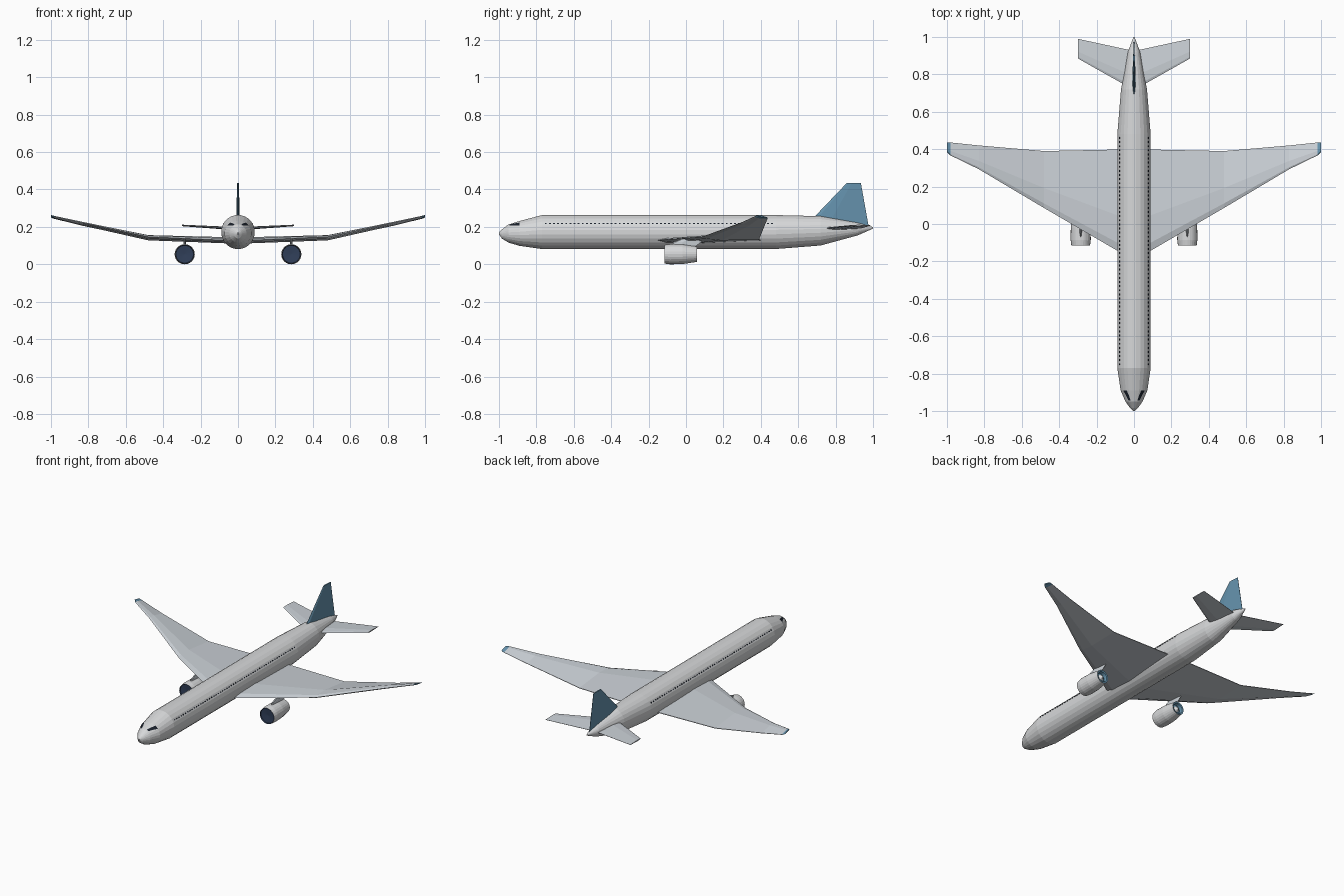
import bpy, bmesh
from math import sin, cos, tau, radians
from mathutils import Matrix, Vector

if "Cube" in bpy.data.objects:
    bpy.data.objects.remove(bpy.data.objects["Cube"])


def material(name, rgb):
    m = bpy.data.materials.new(name)
    m.use_nodes = True
    m.diffuse_color = (*rgb, 1)
    m.node_tree.nodes["Principled BSDF"].inputs["Base Color"].default_value = (*rgb, 1)
    return m


WHITE = material("body light grey", (0.68, 0.69, 0.70))
GREY = material("wing pale grey", (0.60, 0.64, 0.68))
BLUE = material("tail blue", (0.13, 0.29, 0.42))
NAVY = material("intake navy", (0.03, 0.05, 0.10))
DARK = material("window dark", (0.01, 0.015, 0.025))


def finish(name, bm, mats, mirror=False):
    bmesh.ops.recalc_face_normals(bm, faces=bm.faces)
    mesh = bpy.data.meshes.new(name)
    bm.to_mesh(mesh)
    bm.free()
    for m in mats:
        mesh.materials.append(m)
    ob = bpy.data.objects.new(name, mesh)
    bpy.context.collection.objects.link(ob)
    if mirror:
        ob.modifiers.new("Mirror", 'MIRROR').use_mirror_merge = False
    return ob


def loft(name, rings, mats, slots=None, mirror=False):
    """Skin closed rings in order; slots gives a material slot per segment."""
    bm = bmesh.new()
    rows = [[bm.verts.new(p) for p in ring] for ring in rings]
    n = len(rows[0])
    slots = slots or [0] * (len(rows) - 1)
    for a, b, slot in zip(rows, rows[1:], slots):
        for i in range(n):
            j = (i + 1) % n
            bm.faces.new((a[i], a[j], b[j], b[i])).material_index = slot
    bm.faces.new(rows[0]).material_index = slots[0]
    bm.faces.new(rows[-1]).material_index = slots[-1]
    return finish(name, bm, mats, mirror)


def aerofoil(le, te, thick, zle=0, zte=0):
    """Section points as (y, height)."""
    shape = [(0, 0), (.08, .32), (.35, .5), (1, .06), (1, -.06), (.35, -.5), (.08, -.32)]
    return [(le + (te - le) * f, zle + (zte - zle) * f + thick * h) for f, h in shape]


# Fuselage: y, half width, top, bottom
STATIONS = [(-1, .004, .17, .16), (-.985, .02, .186, .138), (-.95, .046, .213, .116),
            (-.89, .072, .232, .098), (-.77, .09, .264, .081), (.48, .09, .264, .081),
            (.72, .07, .258, .10), (.92, .033, .222, .155), (1, .003, .199, .191)]
SIDES = 24


def hull_point(station, angle, grow=1.0):
    y, w, top, bottom = station
    return Vector((grow * w * cos(angle), y,
                   (top + bottom) / 2 + grow * (top - bottom) / 2 * sin(angle)))


loft("fuselage", [[hull_point(s, tau * (i + .5) / SIDES) for i in range(SIDES)]
                  for s in STATIONS], [WHITE])

# Cabin windows: thin plates along one row of hull facets
bm = bmesh.new()
tilt = radians(30)
for i in range(56):
    place = (Matrix.Translation((.0892 * cos(tilt), -.75 + i * .022, .1725 + .0895 * sin(tilt)))
             @ Matrix.Rotation(-tilt, 4, 'Y') @ Matrix.Diagonal((.003, .010, .007, 1)))
    bmesh.ops.create_cube(bm, size=1, matrix=place)
finish("cabin_windows", bm, [DARK], mirror=True)

# Cockpit windows: thin patch following the nose
bm = bmesh.new()
front, back = Vector(STATIONS[2]), Vector(STATIONS[3])
front, back = STATIONS[2], STATIONS[3]
grid = []
for i in range(5):
    t = i / 4
    station = [a + (b - a) * (.1 + .9 * t) for a, b in zip(front, back)]
    low, high = 54 - 16 * t, 69 - 11 * t
    grid.append([bm.verts.new(hull_point(station, radians(low + (high - low) * k / 3), 1.02))
                 for k in range(4)])
for a, b in zip(grid, grid[1:]):
    for k in range(3):
        bm.faces.new((a[k], b[k], b[k + 1], a[k + 1]))
bmesh.ops.solidify(bm, geom=bm.faces[:], thickness=.002)
finish("cockpit_windows", bm, [DARK], mirror=True)

# Wings with blue tips: x, leading y, trailing y, thickness, leading z, trailing z
WING = [(0, -.195, .40, .034, .125, .13), (.48, .085, .39, .028, .147, .133),
        (.83, .293, .42, .019, .222, .207), (.982, .367, .436, .012, .256, .244),
        (1, .385, .436, .008, .262, .250)]
loft("wings", [[(x, y, z) for y, z in aerofoil(*rest)] for x, *rest in WING],
     [GREY, BLUE], [0, 0, 0, 1], mirror=True)

# Tailplanes
TAIL = [(0, .716, .925, .018, .19, .19), (.3, .885, .99, .008, .208, .208)]
loft("tailplanes", [[(x, y, z) for y, z in aerofoil(*rest)] for x, *rest in TAIL],
     [GREY], mirror=True)

# Fin
FIN = [(.2, .635, .977, .02), (.435, .86, .935, .01)]
loft("tail_fin", [[(x, y, z) for y, x in aerofoil(*rest)] for z, *rest in FIN], [BLUE])

# Engines: y, radius from fan disc, over the cowling, to the exhaust cone
ENGINE = [(-.104, .001), (-.108, .047), (-.115, .050), (-.085, .054), (-.02, .053),
          (.058, .041), (.056, .032), (.035, .029), (.04, .018), (.06, .002)]
EX, EZ = .285, .054
loft("engines", [[(EX + r * cos(tau * i / SIDES), y, EZ + r * sin(tau * i / SIDES))
                  for i in range(SIDES)] for y, r in ENGINE],
     [WHITE, NAVY, BLUE], [1, 1, 0, 0, 0, 2, 2, 2, 0], mirror=True)

# Engine pylons
PYLON = [(.095, -.07, .05, .014), (.118, -.07, .08, .014), (.138, -.02, .10, .012)]
loft("engine_pylons", [[(EX + x, y, z) for y, x in aerofoil(*rest)] for z, *rest in PYLON],
     [GREY], mirror=True)
